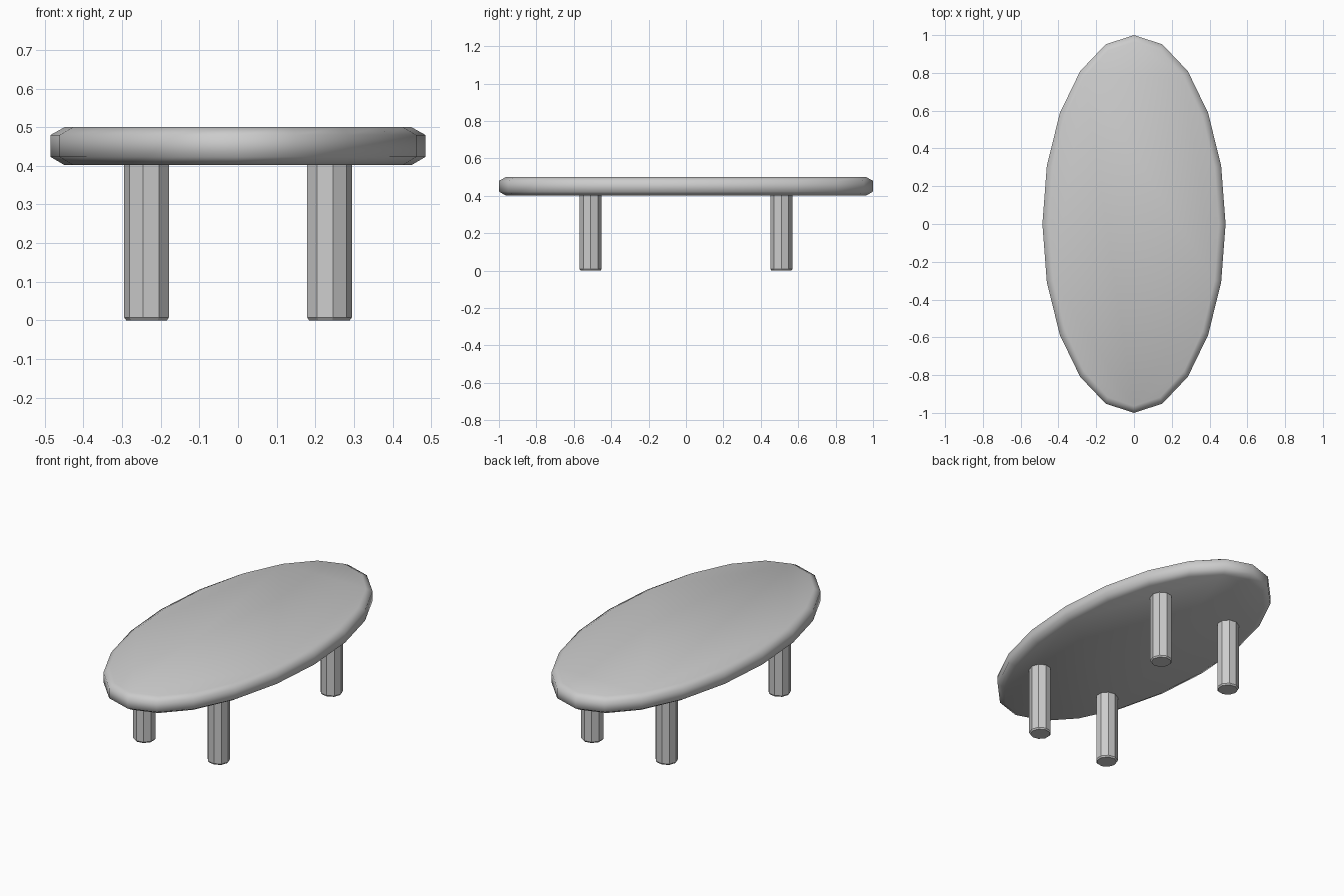
import bpy, bmesh
from math import cos, sin, pi

if "Cube" in bpy.data.objects:
    bpy.data.objects.remove(bpy.data.objects["Cube"])


def lathe(name, sides, rings, start=0.0, flip=1, loc=(0, 0, 0), smooth_angle=None):
    """Stack elliptical rings (rx, ry, z), skin them and cap both ends."""
    bm = bmesh.new()
    loops = []
    for rx, ry, z in rings:
        loops.append([bm.verts.new((flip * rx * cos(start + 2 * pi * i / sides),
                                    ry * sin(start + 2 * pi * i / sides), z))
                      for i in range(sides)])
    for a, b in zip(loops, loops[1:]):
        for i in range(sides):
            j = (i + 1) % sides
            bm.faces.new((a[i], a[j], b[j], b[i]))
    bm.faces.new(loops[0][::-1])
    bm.faces.new(loops[-1])
    bmesh.ops.recalc_face_normals(bm, faces=bm.faces)
    mesh = bpy.data.meshes.new(name)
    bm.to_mesh(mesh)
    bm.free()
    obj = bpy.data.objects.new(name, mesh)
    obj.location = loc
    bpy.context.collection.objects.link(obj)
    if smooth_angle:
        bpy.ops.object.select_all(action='DESELECT')
        obj.select_set(True)
        bpy.context.view_layer.objects.active = obj
        bpy.ops.object.shade_smooth_by_angle(angle=smooth_angle)
    return obj


# Oval tabletop with chamfered rim
RX, RY, INSET = 0.485, 1.0, 0.036
lathe("tabletop", 20, [
    (RX - INSET, RY - INSET, 0.402),
    (RX, RY, 0.423),
    (RX, RY, 0.48),
    (RX - INSET, RY - INSET, 0.50),
], smooth_angle=pi * 65 / 180)

# Four nine-sided legs, mirrored so a corner points outward
R = 0.06
for sx, side in ((-1, "left"), (1, "right")):
    for sy, end in ((-1, "front"), (1, "back")):
        lathe(f"{end}_{side}_leg", 9, [
            (R - 0.006, R - 0.006, 0.0),
            (R, R, 0.008),
            (R, R, 0.41),
        ], flip=sx, loc=(sx * 0.235, sy * 0.51, 0))
